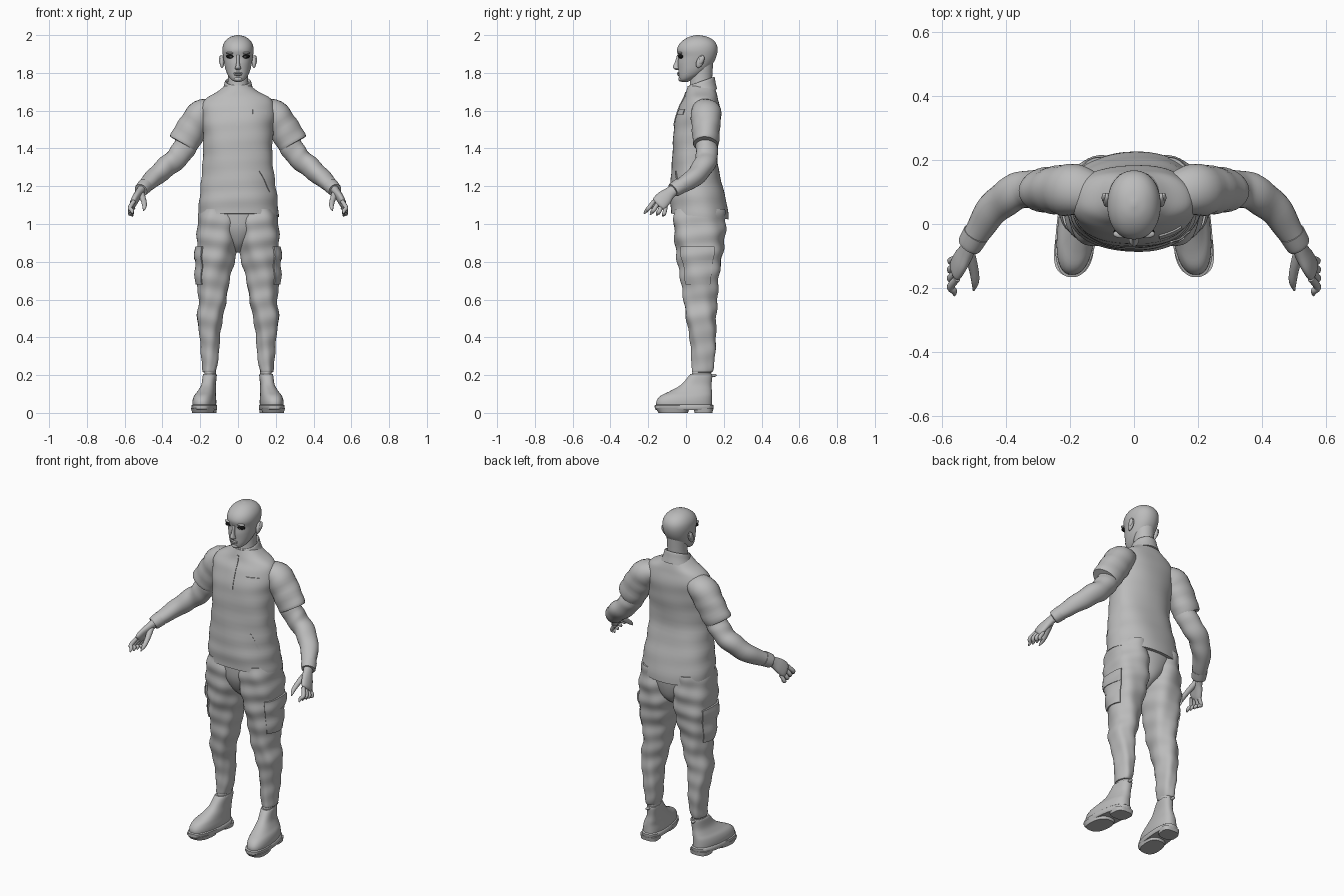
import bpy
import bmesh
import math
from mathutils import Vector

if "Cube" in bpy.data.objects:
    bpy.data.objects.remove(bpy.data.objects["Cube"], do_unlink=True)


def make_material(name, color):
    mat = bpy.data.materials.new(name)
    mat.use_nodes = True
    mat.diffuse_color = color
    mat.node_tree.nodes["Principled BSDF"].inputs["Base Color"].default_value = color
    return mat


GREY = make_material("plain grey", (0.5, 0.5, 0.5, 1))
BLACK = make_material("lash black", (0.005, 0.005, 0.005, 1))


def dense(rows, steps=5):
    """Smoothly interpolate a list of section rows."""
    result = []
    for i in range(len(rows) - 1):
        p, a, b, n = rows[max(i - 1, 0)], rows[i], rows[i + 1], rows[min(i + 2, len(rows) - 1)]
        for s in range(steps):
            t = s / steps
            result.append([u + t * ((v - q) + t * ((2 * q - 5 * u + 4 * v - w) + t * (3 * (u - v) + w - q))) / 2
                           for q, u, v, w in zip(p, a, b, n)])
    return result + [list(rows[-1])]


def section(z, half_width, front, back, x=0.0):
    return (x, (front + back) / 2, z, half_width, (back - front) / 2)


def power(value, square):
    return math.copysign(abs(value) ** (2 / square), value)


def level_point(row, angle, square=2.0, fold=0.0, grow=0.0):
    """Point on a horizontal section, with optional cloth folds."""
    x, y, z, rx, ry = row
    f = 1 + fold * math.sin(2 * angle + 37 * z) * math.sin(3 * angle - 23 * z)
    return Vector((x + (rx * f + grow) * power(math.cos(angle), square),
                   y + (ry * f + grow) * power(math.sin(angle), square), z))


def add_object(name, points, faces, mat, paired, sharp=50):
    for side, sign in (("left_", 1), ("right_", -1)) if paired else (("", 1),):
        mesh = bpy.data.meshes.new(side + name)
        mesh.from_pydata([(p.x * sign, p.y, p.z) for p in points], [], faces)
        bm = bmesh.new()
        bm.from_mesh(mesh)
        bmesh.ops.recalc_face_normals(bm, faces=bm.faces)
        bm.to_mesh(mesh)
        bm.free()
        mesh.polygons.foreach_set("use_smooth", [True] * len(mesh.polygons))
        mesh.set_sharp_from_angle(angle=math.radians(sharp))
        mesh.materials.append(mat)
        obj = bpy.data.objects.new(side + name, mesh)
        bpy.context.scene.collection.objects.link(obj)


def skin(name, rings, mat, paired):
    n = len(rings[0])
    faces = [(r * n + i, r * n + (i + 1) % n, (r + 1) * n + (i + 1) % n, (r + 1) * n + i)
             for r in range(len(rings) - 1) for i in range(n)]
    faces += [tuple(range(n)), tuple(range((len(rings) - 1) * n, len(rings) * n))]
    add_object(name, [p for ring in rings for p in ring], faces, mat, paired)


def loft(name, rows, mat=GREY, paired=False, square=2.0, fold=0.0, n=40, warp=None, steps=5):
    rings = [[level_point(row, math.tau * i / n, square, fold) for i in range(n)] for row in dense(rows, steps)]
    if warp:
        rings = [[warp(p) for p in ring] for ring in rings]
    skin(name, rings, mat, paired)


def tube(name, rows, side=(0, 1, 0), n=24, fold=0.0, mat=GREY):
    """Paired elliptical tube: rows are x, y, z, radius along side, radius across."""
    path = dense(rows)
    rings = []
    for i, row in enumerate(path):
        tangent = Vector(path[min(i + 1, len(path) - 1)][:3]) - Vector(path[max(i - 1, 0)][:3])
        across = tangent.cross(Vector(side)).normalized()
        along = across.cross(tangent).normalized()
        ring = []
        for j in range(n):
            a = math.tau * j / n
            f = 1 + fold * math.sin(2 * a + 60 * row[2]) * math.sin(a - 35 * row[2])
            ring.append(Vector(row[:3]) + (along * row[3] * math.cos(a) + across * row[4] * math.sin(a)) * f)
        rings.append(ring)
    skin(name, rings, mat, True)


def patch(name, rows, low, high, start, end, skew=0.0, square=2.0, fold=0.0, thick=0.006, paired=False):
    """Raised panel that follows a lofted surface between two heights and angles."""
    path, n, points = dense(rows), 8, []
    for layer in (thick, -0.01):
        for k in range(n + 1):
            z = low + (high - low) * k / n
            a, b = next((a, b) for a, b in zip(path, path[1:]) if min(a[2], b[2]) <= z <= max(a[2], b[2]))
            t = (z - a[2]) / (b[2] - a[2])
            row = [u + (v - u) * t for u, v in zip(a, b)]
            for j in range(n + 1):
                angle = math.radians(start + (end - start) * j / n + skew * k / n)
                points.append(level_point(row, angle, square, fold, layer))
    m, total, faces = n + 1, (n + 1) ** 2, []
    for k in range(n):
        for j in range(n):
            quad = (k * m + j, k * m + j + 1, (k + 1) * m + j + 1, (k + 1) * m + j)
            faces += [quad, tuple(i + total for i in quad)]
        for a, b in ((k, k + 1), (n * m + k, n * m + k + 1), (k * m, k * m + m), (k * m + n, k * m + m + n)):
            faces.append((a, b, b + total, a + total))
    add_object(name, points, faces, GREY, paired, 35)


def blob(name, center, radii, mat=GREY, paired=False, tilt=0.0):
    rows = [(center[0], center[1], center[2] + radii[2] * math.sin(t), radii[0] * max(math.cos(t), 0.02),
             radii[1] * max(math.cos(t), 0.02)) for t in [math.pi * (i / 10 - 0.5) for i in range(11)]]
    loft(name, rows, mat, paired, n=20, steps=1,
         warp=lambda p: p + Vector((0, tilt * (p.z - center[2]), 0)))


# Shirt body with a turned hem
shirt = [section(*s) for s in (
    (1.04, .213, -.08, .225), (1.12, .208, -.085, .215), (1.22, .196, -.08, .19), (1.35, .184, -.073, .165),
    (1.48, .185, -.068, .175), (1.56, .192, -.055, .182), (1.62, .192, -.035, .18), (1.665, .17, -.01, .17),
    (1.7, .11, .0, .16), (1.73, .07, .01, .15))]
loft("shirt_body", shirt, square=2.25, fold=.022, n=64,
     warp=lambda p: p + Vector((0, 0, -.1 * (p.y - .07) * max(0, 1.2 - p.z) / .16)))
cloth = dict(square=2.25, fold=.022)
patch("front_placket", shirt, 1.52, 1.7, -92, -88, thick=.004, **cloth)
patch("chest_pocket_flap", shirt, 1.58, 1.605, -69, -42, thick=.005, **cloth)
patch("waist_pocket_welt", shirt, 1.17, 1.28, -36, -32, skew=-20, thick=.005, **cloth)

# Stand collar, higher at the back
collar = [section(*s) for s in ((1.685, .095, -.005, .165), (1.72, .078, .008, .157), (1.75, .07, .012, .152),
                                (1.753, .064, .018, .146), (1.72, .06, .022, .142))]
loft("collar", collar, steps=3, warp=lambda p: p + Vector((0, 0, .35 * (p.y - .08))))

# Short sleeves, fitted under-sleeves and cuffs
tube("short_sleeve", [(.11, .09, 1.61, .06, .05), (.185, .105, 1.585, .08, .08), (.24, .107, 1.51, .075, .082),
                      (.287, .105, 1.428, .068, .08), (.284, .105, 1.433, .055, .065)], fold=.05)
tube("forearm_sleeve", [(.24, .107, 1.48, .055, .06), (.285, .108, 1.4, .058, .062), (.33, .108, 1.345, .058, .058),
                        (.385, .09, 1.3, .056, .056), (.45, .035, 1.24, .05, .048), (.495, -.035, 1.2, .04, .038),
                        (.51, -.06, 1.185, .036, .034)], fold=.07)
tube("cuff", [(.492, -.03, 1.202, .043, .041), (.513, -.066, 1.18, .04, .036), (.512, -.064, 1.181, .03, .028)])

# Hands
spread = (0, -1, .3)
tube("palm", [(.505, -.05, 1.19, .028, .024), (.522, -.085, 1.165, .032, .022), (.54, -.115, 1.138, .042, .021),
              (.555, -.14, 1.11, .043, .018), (.56, -.15, 1.1, .032, .01)], spread)
for i, finger in enumerate(("index", "middle", "ring", "little")):
    r = .0115 - .001 * (i == 3)
    base = Vector((.552, -.17 + .021 * i, 1.12 - .01 * i))
    bend = base + Vector((.02, -.026 + .006 * i, -.034))
    tip = base + Vector((.008, -.053 + .012 * i, -.066 + .005 * i))
    tube(finger + "_finger", [(*base, r, r), (*bend, r, r), (*base.lerp(tip, .8).lerp(bend, .2), r * .9, r * .9),
                              (*tip, .003, .003)], spread, 12)
tube("thumb", [(.515, -.085, 1.165, .018, .016), (.5, -.14, 1.125, .015, .014), (.495, -.18, 1.095, .012, .011),
               (.5, -.207, 1.07, .003, .003)], (1, 0, 0), 12)

# Trousers with cargo pockets
leg = [section(*s) for s in (
    (1.08, .1, -.065, .2, .1), (.99, .108, -.068, .207, .108), (.88, .11, -.055, .2, .112), (.8, .1, -.043, .19, .12),
    (.7, .088, -.026, .172, .131), (.6, .073, -.015, .165, .133), (.5, .068, .0, .158, .15), (.4, .053, .02, .16, .15),
    (.3, .046, .03, .155, .148), (.225, .036, .03, .142, .151), (.215, .028, .04, .13, .152))]
loft("trouser_leg", leg, paired=True, square=2.2, fold=.065, n=48, steps=8)
loft("trouser_seat", [section(*s) for s in ((.85, .02, .03, .1), (.9, .07, -.02, .17), (.98, .15, -.055, .2),
                                            (1.08, .2, -.06, .21))])
trouser = dict(square=2.2, fold=.065, paired=True)
patch("cargo_pocket", leg, .68, .82, -48, 32, thick=.007, **trouser)
patch("cargo_pocket_flap", leg, .81, .88, -48, 32, thick=.01, **trouser)


# Boots, toes turned slightly out
def splay(p):
    return p + Vector((-.1 * (p.y - .05), 0, 0))


def boot_part(name, rows, square=2.4, steps=4):
    loft(name, [section(*s) for s in rows], paired=True, square=square, warp=splay, steps=steps)


boot_part("boot_upper", [(.025, .058, -.155, .138, .172), (.06, .06, -.157, .138, .172), (.09, .055, -.135, .138, .17),
                         (.115, .046, -.085, .137, .163), (.15, .037, -.025, .135, .156),
                         (.2, .036, .018, .14, .152), (.205, .03, .025, .133, .152)])
boot_part("boot_sole", [(.014, .06, -.155, .14, .172), (.02, .064, -.165, .145, .172), (.04, .064, -.166, .145, .172),
                        (.045, .058, -.155, .138, .172)], 2.5, 1)
boot_part("boot_heel", [(.0, .052, .045, .14, .172), (.025, .056, .04, .144, .172)], 3, 1)
boot_part("boot_tread", [(.0, .055, -.145, .01, .174), (.025, .062, -.162, .02, .174)], 2.6, 1)
boot_part("sock", [(.17, .03, .03, .132, .152), (.24, .03, .035, .135, .151)], 2, 2)
blob("boot_pull_tab", (.15, .147, .198), (.01, .016, .008), paired=True, tilt=.5)

# Neck and head
loft("neck", [section(*s) for s in ((1.69, .062, .015, .14), (1.76, .054, .022, .138), (1.87, .056, .03, .145))])
head = [section(*s) for s in (
    (1.753, .014, -.025, .01), (1.763, .034, -.034, .03), (1.785, .052, -.039, .075), (1.815, .065, -.041, .115),
    (1.85, .073, -.043, .143), (1.885, .079, -.041, .16), (1.92, .083, -.048, .167), (1.95, .078, -.037, .162),
    (1.975, .062, -.012, .143), (1.992, .037, .02, .11), (2.0, .006, .055, .07))]
loft("head", head, square=2.15, n=48)
loft("nose", [section(*s) for s in ((1.815, .007, -.052, -.03), (1.822, .016, -.064, -.03), (1.832, .013, -.07, -.03),
                                    (1.86, .008, -.058, -.03), (1.895, .009, -.047, -.03))], n=20)
blob("upper_lip", (0, -.039, 1.799), (.024, .009, .005))
blob("lower_lip", (0, -.038, 1.79), (.02, .009, .006))
blob("chin", (0, -.027, 1.768), (.022, .014, .014))
blob("ear", (.085, .075, 1.86), (.012, .02, .034), paired=True, tilt=.3)
blob("ear_lobe_rim", (.092, .082, 1.868), (.009, .014, .024), paired=True, tilt=.3)

# Eyes with dark lashes
blob("lashes", (.04, -.026, 1.887), (.024, .016, .011), BLACK, True)
blob("eyeball", (.038, -.031, 1.884), (.011, .013, .005), GREY, True)
blob("brow_ridge", (.038, -.031, 1.905), (.027, .013, .007), GREY, True)
